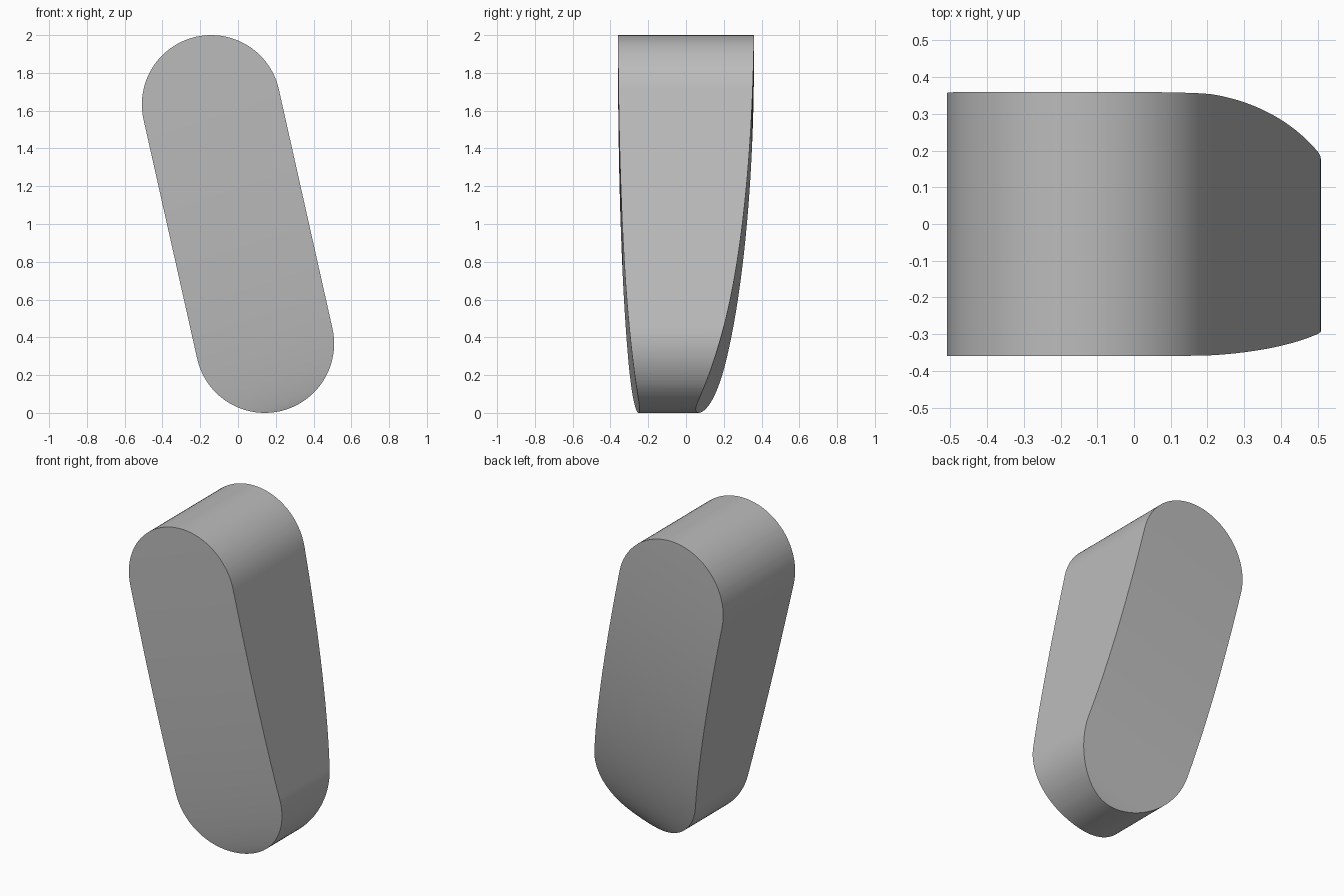
import bpy, bmesh, math
from mathutils import Vector

if "Cube" in bpy.data.objects:
    bpy.data.objects.remove(bpy.data.objects["Cube"], do_unlink=True)

RADIUS = 0.367
CAP = Vector((-0.142, 0, 0.633))           # upper cap centre, from the middle
MIDDLE = Vector((0, 0, 1))
TAPER = Vector((-0.31, 0, 0.95)).normalized()  # direction the faces taper along
REACH = 1.016
SLICES = 64


def taper(point, depth):
    """Elliptical narrowing from the top end to the bottom end."""
    t = (REACH - (point - MIDDLE).dot(TAPER)) / (2 * REACH)
    t = min(max(t, 0), 1) * 0.985
    return depth * (1 - math.sqrt(1 - t * t))


# Slanted capsule outline
bm = bmesh.new()
tilt = math.atan2(-CAP.x, CAP.z)
outline = []
for sign, start in ((1, 0), (-1, math.pi)):
    for i in range(49):
        a = start + math.pi * i / 48 + tilt
        outline.append(bm.verts.new(MIDDLE + sign * CAP
                       + RADIUS * Vector((math.cos(a), 0, math.sin(a)))))
bm.faces.new(outline)

# Slices across the taper, closer together toward the narrow end
for i in range(1, SLICES):
    along = REACH * (2 * (i / SLICES) ** 1.5 - 1)
    bmesh.ops.bisect_plane(bm, geom=bm.verts[:] + bm.edges[:] + bm.faces[:],
                           dist=1e-5, plane_co=MIDDLE + TAPER * along, plane_no=TAPER)

# Give the sheet thickness, then curve the front and back faces
front = bm.verts[:]
extruded = bmesh.ops.extrude_face_region(bm, geom=bm.faces[:], use_keep_orig=True)
back = [g for g in extruded["geom"] if isinstance(g, bmesh.types.BMVert)]
for v in front:
    v.co.y = -0.36 + taper(v.co, 0.14)
for v in back:
    v.co.y = 0.36 - taper(v.co, 0.377)
bmesh.ops.recalc_face_normals(bm, faces=bm.faces[:])

mesh = bpy.data.meshes.new("capsule_block")
bm.to_mesh(mesh)
bm.free()
block = bpy.data.objects.new("capsule_block", mesh)
bpy.context.collection.objects.link(block)

# Plain grey finish
grey = bpy.data.materials.new("light_grey")
grey.use_nodes = True
colour = (0.5, 0.5, 0.5, 1)
grey.diffuse_color = colour
grey.node_tree.nodes["Principled BSDF"].inputs["Base Color"].default_value = colour
mesh.materials.append(grey)

bpy.ops.object.select_all(action="DESELECT")
block.select_set(True)
bpy.context.view_layer.objects.active = block
bpy.ops.object.shade_smooth_by_angle(angle=math.radians(35))
